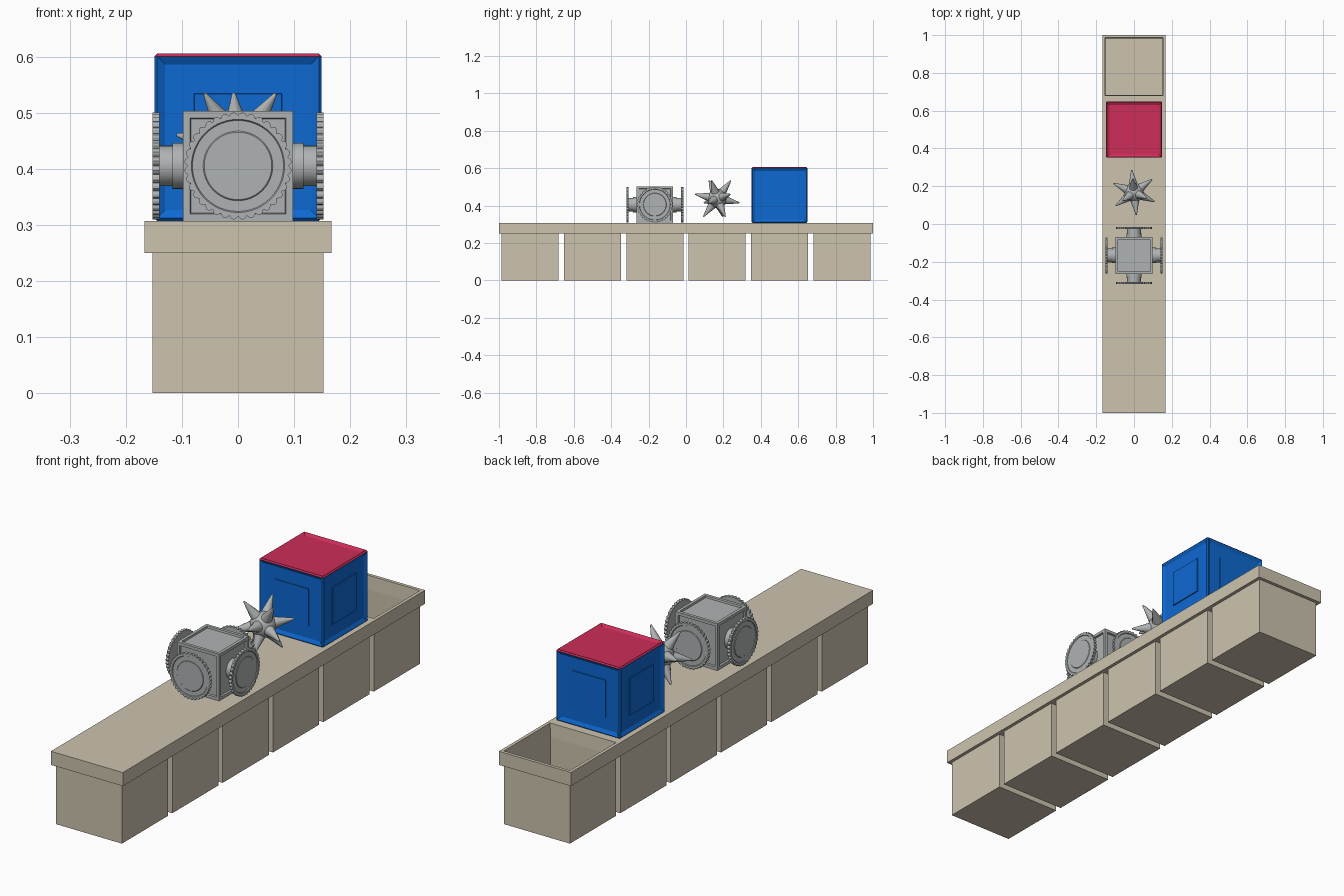
import bpy, bmesh, math
from mathutils import Matrix, Vector

if "Cube" in bpy.data.objects:
    bpy.data.objects.remove(bpy.data.objects["Cube"])


def mat(name, col):
    m = bpy.data.materials.new(name)
    m.diffuse_color = (*col, 1)
    m.use_nodes = True
    m.node_tree.nodes["Principled BSDF"].inputs["Base Color"].default_value = m.diffuse_color
    return m


BEIGE = mat("beige", (0.61, 0.55, 0.43))
BLUE = mat("blue", (0.004, 0.14, 0.65))
RED = mat("crimson", (0.61, 0.026, 0.098))
GREY = mat("grey", (0.43, 0.45, 0.45))


def finish(bm, name, mats, smooth=None):
    bmesh.ops.recalc_face_normals(bm, faces=bm.faces)
    me = bpy.data.meshes.new(name)
    bm.to_mesh(me)
    bm.free()
    ob = bpy.data.objects.new(name, me)
    bpy.context.collection.objects.link(ob)
    for m in mats:
        me.materials.append(m)
    if smooth:
        bpy.ops.object.select_all(action='DESELECT')
        ob.select_set(True)
        bpy.context.view_layer.objects.active = ob
        bpy.ops.object.shade_smooth_by_angle(angle=math.radians(smooth))
    return ob


def cube(bm, size, centre):
    m = Matrix.Translation(centre) @ Matrix.Diagonal((size, size, size, 1))
    bmesh.ops.create_cube(bm, size=1, matrix=m)


def lathe(bm, rows, n, matrix, lobes=0):
    """Stack of rings (radius, height, scallop amount), capped at both ends."""
    rings = []
    for r, z, s in rows:
        ring = []
        for i in range(n):
            a = 2 * math.pi * i / n
            rr = r + s * abs(math.sin(a * lobes / 2))
            ring.append(bm.verts.new(matrix @ Vector((rr * math.cos(a), rr * math.sin(a), z))))
        rings.append(ring)
    for p, q in zip(rings, rings[1:]):
        for i in range(n):
            j = (i + 1) % n
            bm.faces.new((p[i], p[j], q[j], q[i]))
    bm.faces.new(rings[0][::-1])
    bm.faces.new(rings[-1])


def square_tile(name, y, rows):
    """Stack of square rings (half width, height), capped at both ends."""
    bm = bmesh.new()
    m = Matrix.Translation((0, y, 0)) @ Matrix.Rotation(math.pi / 4, 4, 'Z')
    lathe(bm, [(h * math.sqrt(2), z, 0) for h, z in rows], 4, m)
    finish(bm, name, [BEIGE])


# row of six pedestal tiles, the last one an open bin
TOP = 0.307
for k in range(6):
    y = (k - 2.5) / 3
    rows = [(0.1525, 0), (0.1525, 0.25), (0.1667, 0.25), (0.1667, TOP)]
    if k == 5:
        rows += [(0.153, TOP), (0.150, 0.25), (0.150, 0.005)]
    square_tile("open_bin" if k == 5 else "floor_tile_%d" % (k + 1), y, rows)

# blue crate with framed panels and a red lid
bm = bmesh.new()
cube(bm, 0.298, (0, 0.5, TOP + 0.149))
bmesh.ops.bevel(bm, geom=bm.edges[:], offset=0.005, segments=1, affect='EDGES')
panels = [f for f in bm.faces if f.calc_area() > 0.05]
bmesh.ops.inset_individual(bm, faces=panels, thickness=0.02, depth=-0.008)
sides = [f for f in panels if abs(f.normal.z) < 0.5]
bmesh.ops.inset_individual(bm, faces=sides, thickness=0.073, depth=0)
bmesh.ops.inset_individual(bm, faces=sides, thickness=0.001, depth=0.004)
bm.normal_update()
for f in bm.faces:
    c = f.calc_center_median()
    f.material_index = int(c.z > 0.585 and (f.normal.z > 0.3 or c.z > 0.6))
finish(bm, "crate", [BLUE, RED])

# gear block: cube body with recessed faces
GC = Vector((0, -0.1667, TOP + 0.098))
bm = bmesh.new()
cube(bm, 0.196, GC)
faces = bm.faces[:]
bmesh.ops.inset_individual(bm, faces=faces, thickness=0.018, depth=0)
bmesh.ops.inset_individual(bm, faces=faces, thickness=0.002, depth=-0.008)
finish(bm, "gear_block", [GREY])

# four axle hubs and scalloped saw wheels
for k in range(4):
    m = (Matrix.Translation(GC) @ Matrix.Rotation(k * math.pi / 2, 4, 'Z')
         @ Matrix.Rotation(math.pi / 2, 4, 'Y'))
    bm = bmesh.new()
    lathe(bm, [(0.041, 0.085, 0), (0.041, 0.117, 0), (0.036, 0.117, 0), (0.036, 0.141, 0)], 32, m)
    finish(bm, "axle_hub_%d" % (k + 1), [GREY], 30)
    bm = bmesh.new()
    lathe(bm, [(0.060, 0.140, 0), (0.083, 0.140, 0), (0.090, 0.140, 0.006),
               (0.090, 0.152, 0.006), (0.083, 0.152, 0), (0.081, 0.149, 0),
               (0.062, 0.149, 0), (0.060, 0.151, 0)], 144, m, 36)
    finish(bm, "saw_wheel_%d" % (k + 1), [GREY], 25)

# spiked ball: round core with twelve spikes
SC = Vector((0, 0.1667, 0.4375))
bm = bmesh.new()
bmesh.ops.create_icosphere(bm, subdivisions=3, radius=0.052, matrix=Matrix.Translation(SC))
finish(bm, "ball_core", [GREY], 40)
bm = bmesh.new()
for ring, height, turn in ((0.607, 0.795, 0), (0.982, 0.188, 60),
                           (0.982, -0.188, 0), (0.607, -0.795, 60)):
    for k in range(3):
        a = math.radians(-24 + turn + 120 * k)
        d = Vector((ring * math.cos(a), ring * math.sin(a), height))
        m = Matrix.Translation(SC) @ d.to_track_quat('Z', 'Y').to_matrix().to_4x4()
        lathe(bm, [(0.023, 0.044, 0), (0.003, 0.121, 0)], 12, m)
finish(bm, "ball_spikes", [GREY], 40)
